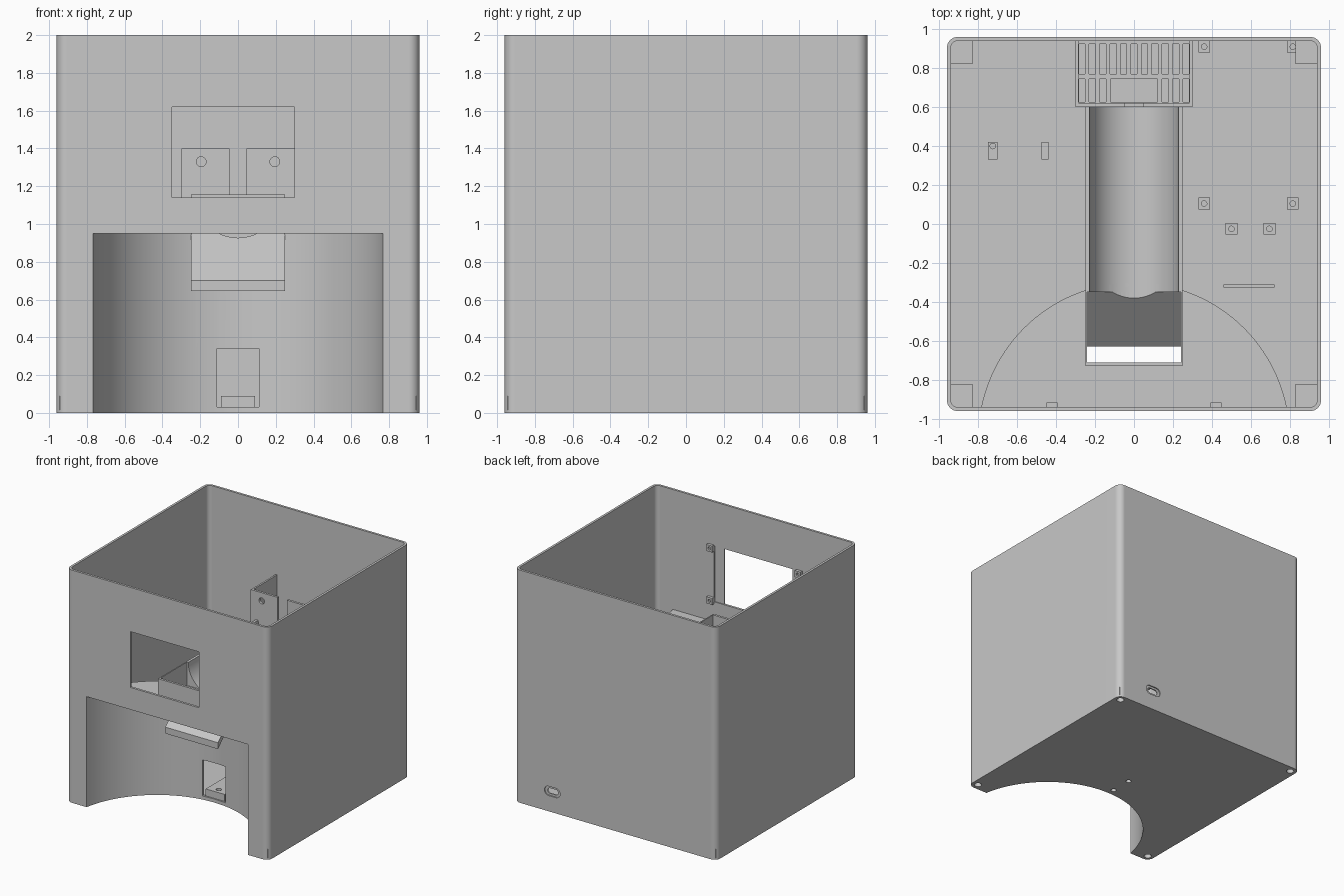
import bpy, bmesh, math
from mathutils import Matrix, Vector

cube = bpy.data.objects.get("Cube")
if cube:
    bpy.data.objects.remove(cube)

grey = bpy.data.materials.new("plain_grey")
grey.use_nodes = True
grey.diffuse_color = (0.58, 0.58, 0.58, 1)
grey.node_tree.nodes["Principled BSDF"].inputs["Base Color"].default_value = (0.58, 0.58, 0.58, 1)


def make(name, bm):
    bmesh.ops.recalc_face_normals(bm, faces=bm.faces)
    mesh = bpy.data.meshes.new(name)
    bm.to_mesh(mesh)
    bm.free()
    mesh.materials.append(grey)
    obj = bpy.data.objects.new(name, mesh)
    bpy.context.collection.objects.link(obj)
    return obj


def extrude(name, pts, vec):
    """Closed solid from a planar outline pushed along a vector."""
    bm = bmesh.new()
    face = bm.faces.new([bm.verts.new(p) for p in pts])
    res = bmesh.ops.extrude_face_region(bm, geom=[face])
    verts = [v for v in res["geom"] if isinstance(v, bmesh.types.BMVert)]
    bmesh.ops.translate(bm, verts=verts, vec=Vector(vec))
    return make(name, bm)


def box(name, x, y, z):
    pts = [(x[0], y[0], z[0]), (x[1], y[0], z[0]), (x[1], y[1], z[0]), (x[0], y[1], z[0])]
    return extrude(name, pts, (0, 0, z[1] - z[0]))


def cylinder(name, centre, r, depth, axis="Z", seg=24):
    bm = bmesh.new()
    rot = Matrix.Rotation(math.pi / 2, 4, "X") if axis == "Y" else Matrix()
    bmesh.ops.create_cone(bm, cap_ends=True, segments=seg, radius1=r, radius2=r, depth=depth,
                          matrix=Matrix.Translation(centre) @ rot)
    return make(name, bm)


def rounded(name, half, r, z0, z1):
    pts = []
    for q, (sx, sy) in enumerate([(1, 1), (-1, 1), (-1, -1), (1, -1)]):
        for i in range(9):
            a = math.pi / 2 * (q + i / 8)
            pts.append((sx * (half - r) + r * math.cos(a), sy * (half - r) + r * math.sin(a), z0))
    return extrude(name, pts, (0, 0, z1 - z0))


def stadium(name, cx, cz, w, h, y0, y1):
    r = h / 2
    pts = []
    for i in range(18):
        a = -math.pi / 2 + math.pi * (i if i < 9 else i - 1) / 8
        side = 1 if i < 9 else -1
        pts.append((cx + side * (w / 2 - r) + r * math.cos(a), y0, cz + r * math.sin(a)))
    return extrude(name, pts, (0, y1 - y0, 0))


def cut(target, *cutters):
    for c in cutters:
        mod = target.modifiers.new("cut", "BOOLEAN")
        mod.operation = "DIFFERENCE"
        mod.solver = "EXACT"
        mod.object = c
        bpy.context.view_layer.objects.active = target
        bpy.ops.object.modifier_apply(modifier=mod.name)
        bpy.data.objects.remove(c)


def smooth(obj):
    bpy.ops.object.select_all(action="DESELECT")
    obj.select_set(True)
    bpy.context.view_layer.objects.active = obj
    bpy.ops.object.shade_smooth_by_angle(angle=math.radians(30))
    obj.modifiers.new("even_normals", "WEIGHTED_NORMAL").keep_sharp = True


def pipe_cutter(y0, y1):
    return cylinder("pipe_cutter", (0, (y0 + y1) / 2, 1.155), 0.228, y1 - y0, "Y", 64)


# Open-topped shell with a round recess at the lower front
shell = rounded("shell", 0.96, 0.055, 0, 2)
cavity = rounded("cavity", 0.94, 0.035, 0.02, 2.2)
cut(cavity, cylinder("recess_outer", (0, -1.1, 0), 0.80, 1.94, seg=128))
cut(shell, cavity,
    cylinder("recess_inner", (0, -1.1, 0), 0.78, 1.90, seg=128),
    box("window", (-0.35, 0.30), (-1.1, -0.9), (1.14, 1.62)),
    box("window_pocket", (-0.39, 0.39), (-0.948, -0.9), (1.14, 1.62)),
    box("chute_hole", (-0.245, 0.245), (-0.71, -0.35), (0.9, 1.1)),
    box("recess_opening", (-0.11, 0.11), (-0.5, -0.2), (0.03, 0.34)),
    pipe_cutter(-0.45, 0.5),
    stadium("port_pocket", 0.60, 0.175, 0.15, 0.08, 0.95, 1.1),
    stadium("port_hole", 0.60, 0.175, 0.10, 0.045, 0.9, 1.1))
for y in (-0.07, -0.26):
    cut(shell, cylinder("floor_hole", (0, y, 0), 0.022, 0.2))

# Corner blocks with screw holes from below
for sx in (-1, 1):
    for sy in (-1, 1):
        spot = (sx * 0.905, sy * 0.905, 0)
        x, y = sorted((sx * 0.83, sx * 0.945)), sorted((sy * 0.82, sy * 0.945))
        cut(shell, cylinder("screw", spot, 0.03, 0.1))
        block = box("corner_block", x, y, (0.015, 0.09))
        cut(block, cylinder("screw", spot, 0.03, 0.1))
smooth(shell)

# Half-pipe trough
trough = box("trough", (-0.25, 0.25), (-0.35, 0.6), (0.905, 1.155))
for sx in (-1, 1):
    x = sorted((sx * 0.15, sx * 0.4))
    for low, inner in ((0.9, 0.16), (0.95, 0.22)):
        corner = [(sx * inner, -0.5, low - 0.01), (sx * 0.3, -0.5, low - 0.01),
                  (sx * 0.3, -0.5, low + 0.12)]
        cut(trough, extrude("underside_cutter", corner, (0, 1.2, 0)))
cut(trough, pipe_cutter(-0.6, 0.8))
smooth(trough)

# Chute walls and sloping outlet
box("chute_front_wall", (-0.25, 0.25), (-0.73, -0.71), (0.95, 1.155))
for sx in (-1, 1):
    box("chute_side_wall", sorted((sx * 0.24, sx * 0.25)), (-0.73, -0.35), (0.95, 1.155))
profile = [(-0.63, 0.70), (-0.35, 0.955), (-0.30, 0.955), (-0.30, 0.90), (-0.35, 0.90), (-0.63, 0.645)]
ramp = extrude("outlet_ramp", [(-0.25, y, z) for y, z in profile], (0.5, 0, 0))
cut(ramp, pipe_cutter(-0.7, 0.0))

# Motor bay at the back: slotted base, side walls and two drilled front plates
base = box("slotted_base", (-0.3, 0.3), (0.6, 0.945), (0.905, 0.93))
for i in range(11):
    x = (i - 5) * 0.0535
    cut(base, box("slot", (x - 0.016, x + 0.016), (0.77, 0.925), (0.8, 1)))
    if abs(x) > 0.13:
        cut(base, box("slot", (x - 0.016, x + 0.016), (0.625, 0.745), (0.8, 1)))
cut(base, box("motor_slot", (-0.12, 0.12), (0.625, 0.745), (0.8, 1)))
for sx in (-1, 1):
    box("bay_side_wall", sorted((sx * 0.285, sx * 0.3)), (0.6, 0.945), (0.905, 1.4))
    plate = box("bay_front_plate", sorted((sx * 0.045, sx * 0.3)), (0.6, 0.62), (0.905, 1.4))
    cut(plate, cylinder("hole", (sx * 0.195, 0.6, 1.33), 0.026, 0.2, "Y"))
box("bay_sill", (-0.045, 0.045), (0.6, 0.62), (0.905, 1.0))

# Small bosses around the inside of the window
for x in (-0.42, 0.42):
    for z in (1.15, 1.60):
        boss = box("window_boss", (x - 0.028, x + 0.028), (-0.945, -0.915), (z - 0.028, z + 0.028))
        cut(boss, cylinder("hole", (x, -0.9, z), 0.013, 0.06, "Y"))

# Drilled standoffs on the floor
for x, y in [(0.36, 0.91), (0.815, 0.91), (0.36, 0.105), (0.815, 0.105), (0.5, -0.025), (0.695, -0.025)]:
    post = box("floor_standoff", (x - 0.03, x + 0.03), (y - 0.03, y + 0.03), (0.015, 0.08))
    cut(post, cylinder("hole", (x, y, 0.08), 0.014, 0.08))
clip = box("board_clip", (-0.75, -0.70), (0.33, 0.42), (0.015, 0.1))
cut(clip, cylinder("hole", (-0.725, 0.4, 0.1), 0.014, 0.08))
box("board_stop", (-0.475, -0.44), (0.33, 0.42), (0.015, 0.1))
box("board_rib", (0.46, 0.72), (-0.325, -0.31), (0.015, 0.1))

# Sensor mount behind the recess opening
mount = box("sensor_mount", (-0.09, 0.09), (-0.31, 0.0), (0.015, 0.09))
for y in (-0.07, -0.26):
    cut(mount, cylinder("hole", (0, y, 0.05), 0.022, 0.2))
